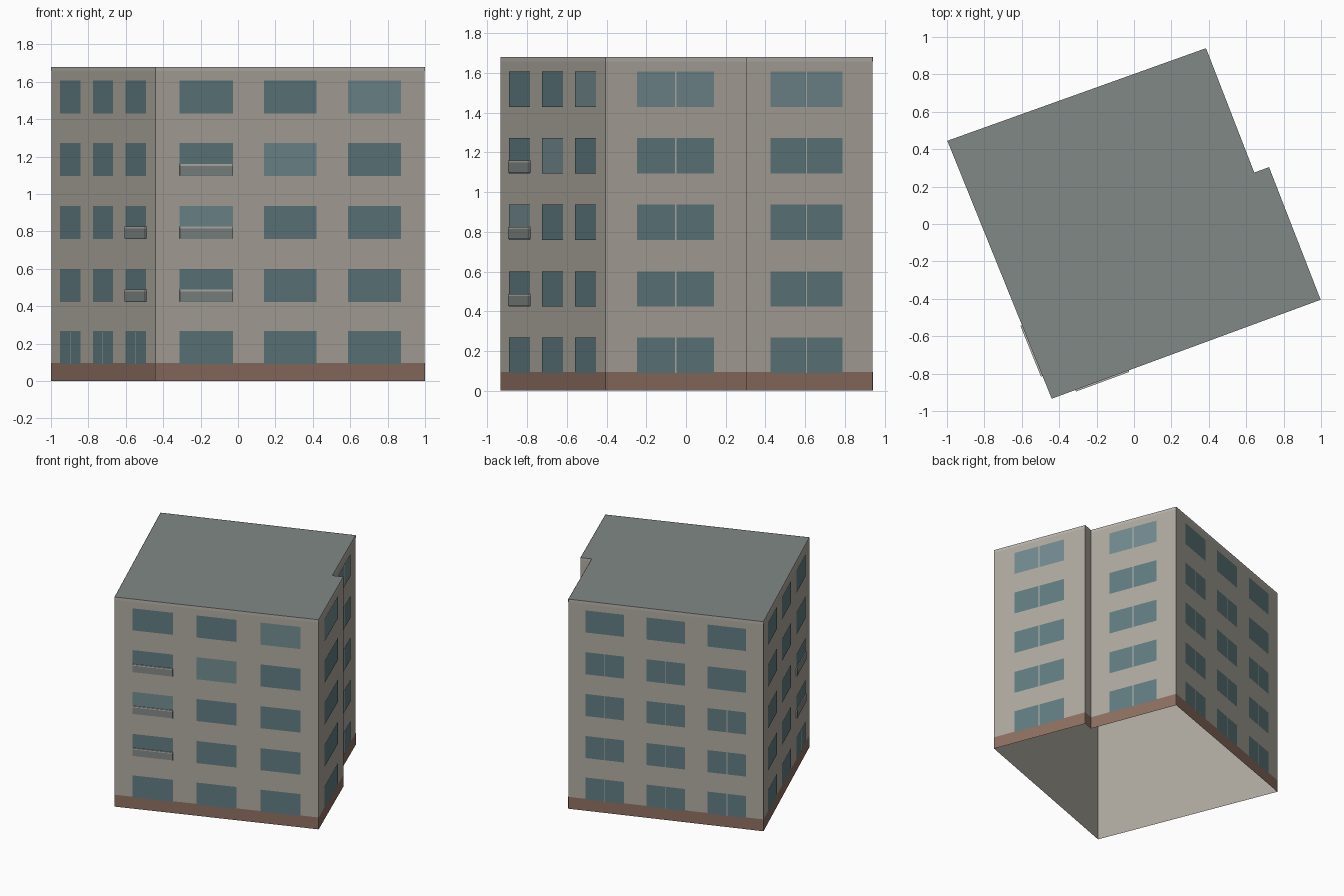
import bpy, bmesh
from mathutils import Vector

if "Cube" in bpy.data.objects:
    bpy.data.objects.remove(bpy.data.objects["Cube"])

H = 1.68
PLAN = [Vector(p) for p in ((-0.998, 0.445), (-0.44, -0.934), (0.998, -0.405),
                            (0.722, 0.304), (0.643, 0.275), (0.385, 0.94))]


def material(name, rgb):
    m = bpy.data.materials.new(name)
    m.diffuse_color = (*rgb, 1)
    m.use_nodes = True
    m.node_tree.nodes["Principled BSDF"].inputs["Base Color"].default_value = m.diffuse_color
    return m


WALL = material("plaster", (0.43, 0.40, 0.35))
TRIM = material("trim", (0.48, 0.46, 0.42))
BASE = material("plinth_red", (0.27, 0.16, 0.12))
ROOF = material("roof_grey", (0.22, 0.25, 0.24))
GLASS = material("glass", (0.12, 0.20, 0.22))
PALE = material("pale_glass", (0.17, 0.26, 0.28))
PANEL = material("balcony_grey", (0.22, 0.25, 0.24))


def add(name, bm, mat):
    me = bpy.data.meshes.new(name)
    bm.to_mesh(me)
    bm.free()
    me.materials.append(mat)
    ob = bpy.data.objects.new(name, me)
    bpy.context.collection.objects.link(ob)
    return ob


def at(edge, t, z, off):
    """Point at fraction t along a wall, at height z, pushed outwards by off."""
    a, b = PLAN[edge], PLAN[(edge + 1) % len(PLAN)]
    d = (b - a).normalized()
    p = a.lerp(b, t) + Vector((d.y, -d.x)) * off
    return Vector((p.x, p.y, z))


def quad(bm, edge, t0, t1, z0, z1, off):
    bm.faces.new([bm.verts.new(at(edge, t, z, off))
                  for t, z in ((t0, z0), (t1, z0), (t1, z1), (t0, z1))])


def block(bm, edge, t0, t1, z0, z1, depth):
    quad(bm, edge, t0, t1, z0, z1, depth)
    front = [v for v in bm.verts][-4:]
    back = [bm.verts.new(at(edge, t, z, 0))
            for t, z in ((t0, z0), (t1, z0), (t1, z1), (t0, z1))]
    for i in range(4):
        j = (i + 1) % 4
        bm.faces.new((front[j], front[i], back[i], back[j]))


def band(name, z0, z1, off, mat):
    bm = bmesh.new()
    for e in range(len(PLAN)):
        quad(bm, e, 0, 1, z0, z1, off)
    bmesh.ops.remove_doubles(bm, verts=bm.verts, dist=1e-5)
    return add(name, bm, mat)


# Shell open at the bottom, plinth, top trim and flat roof
band("walls", 0, H, 0, WALL)
band("plinth", 0, 0.095, 0.0015, BASE)
band("top_trim", H - 0.022, H, 0.0015, TRIM)
bm = bmesh.new()
bm.faces.new([bm.verts.new((p.x, p.y, H)) for p in PLAN])
add("roof", bm, ROOF)

# Window grid: wall index -> column spans; rows run bottom to top
THREE = [(0.088, 0.286), (0.402, 0.598), (0.715, 0.912)]
ONE = [(0.223, 0.77)]
COLUMNS = {0: THREE, 1: THREE, 2: ONE, 4: ONE, 5: THREE}
ROWS = [0.09, 0.423, 0.76, 1.095, 1.43]
PALE_AT = {(1, 0, 2), (1, 1, 3), (1, 2, 4), (2, 0, 4), (4, 0, 4)}
BALCONIES = {(1, 0, 1), (1, 0, 2), (1, 0, 3), (0, 2, 1), (0, 2, 2)}


def has_mullion(e, c, r):
    if e in (2, 4):
        return True
    if e == 5:
        return r < 3 or (r == 3 and c < 2)
    return e == 0 and r == 0


glass, pale, bars, panels, rails = (bmesh.new() for _ in range(5))
for e, cols in COLUMNS.items():
    for c, (t0, t1) in enumerate(cols):
        for r, z in enumerate(ROWS):
            key = (e, c, r)
            quad(pale if key in PALE_AT else glass, e, t0, t1, z, z + 0.177, 0.003)
            if has_mullion(*key):
                m = (t0 + t1) / 2
                w = 0.0035 / (at(e, 1, 0, 0) - at(e, 0, 0, 0)).length
                quad(bars, e, m - w, m + w, z, z + 0.177, 0.004)
            if key in BALCONIES:
                block(panels, e, t0, t1, z + 0.003, z + 0.055, 0.009)
                block(rails, e, t0, t1, z + 0.055, z + 0.065, 0.009)

add("windows", glass, GLASS)
add("pale_windows", pale, PALE)
add("mullions", bars, TRIM)
add("balcony_panels", panels, PANEL)
add("balcony_rails", rails, TRIM)
